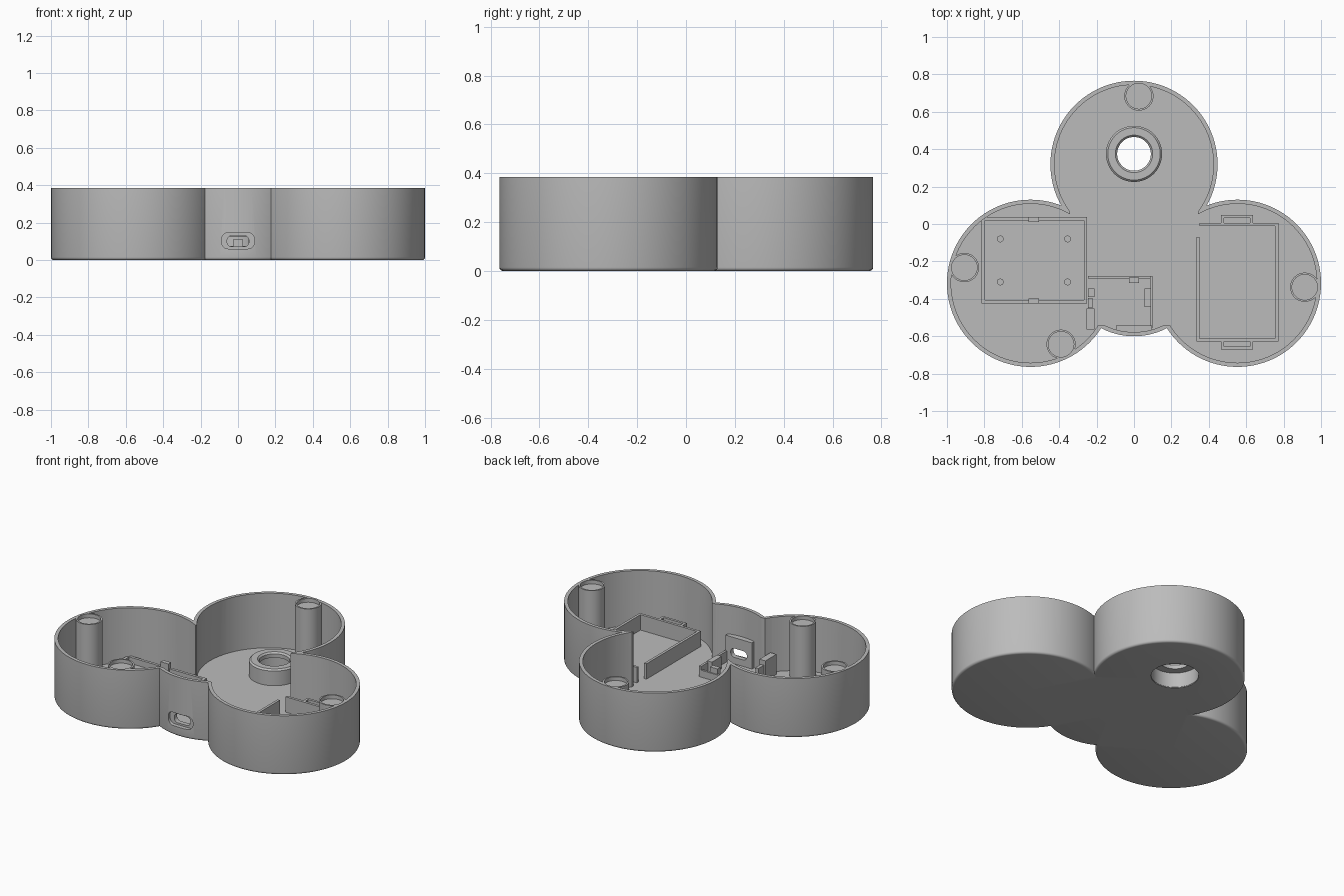
import bpy, bmesh, math
from mathutils import Matrix, Vector

if "Cube" in bpy.data.objects:
    bpy.data.objects.remove(bpy.data.objects["Cube"], do_unlink=True)

grey = bpy.data.materials.new("plain grey")
grey.use_nodes = True
colour = (0.5, 0.5, 0.5, 1)
grey.diffuse_color = colour
grey.node_tree.nodes["Principled BSDF"].inputs["Base Color"].default_value = colour

H, FLOOR, R, WALL = 0.385, 0.03, 0.447, 0.022
LOBES = [(0, 0.319), (-0.553, -0.317), (0.553, -0.317)]
BRIDGE, BRIDGE_R = (0, -0.22), 0.38
HUB = (0, 0.375)


def finish(bm, name):
    bmesh.ops.recalc_face_normals(bm, faces=bm.faces)
    mesh = bpy.data.meshes.new(name)
    bm.to_mesh(mesh)
    bm.free()
    mesh.materials.append(grey)
    ob = bpy.data.objects.new(name, mesh)
    bpy.context.collection.objects.link(ob)
    return ob


def lathe(name, profile, centre, closed=False):
    """Revolve (radius, height) points around a vertical axis."""
    bm = bmesh.new()
    vs = [bm.verts.new((r, 0, z)) for r, z in profile]
    pairs = list(zip(vs, vs[1:])) + ([(vs[-1], vs[0])] if closed else [])
    es = [bm.edges.new(p) for p in pairs]
    bmesh.ops.spin(bm, geom=vs + es, cent=(0, 0, 0), axis=(0, 0, 1),
                   angle=math.tau, steps=96, use_duplicate=False)
    bmesh.ops.remove_doubles(bm, verts=bm.verts, dist=1e-5)
    bmesh.ops.translate(bm, verts=bm.verts, vec=(*centre, 0))
    return finish(bm, name)


def disc(name, r, z0, z1, centre):
    return lathe(name, [(0, z0), (r, z0), (r, z1), (0, z1)], centre)


def box(name, x0, x1, y0, y1, z0, z1, round_y=0):
    """Box from its limits; round_y rounds the edges that run along y."""
    bm = bmesh.new()
    size = Vector((x1 - x0, y1 - y0, z1 - z0))
    mid = Vector((x0 + x1, y0 + y1, z0 + z1)) / 2
    bmesh.ops.create_cube(bm, matrix=Matrix.Translation(mid) @ Matrix.Diagonal((*size, 1)))
    if round_y:
        es = [e for e in bm.edges
              if abs(e.verts[0].co.y - e.verts[1].co.y) > size.y / 2]
        bmesh.ops.bevel(bm, geom=es, offset=round_y, segments=8,
                        profile=0.5, affect='EDGES')
    return finish(bm, name)


def combine(target, other, operation, keep=False):
    mod = target.modifiers.new("cut", 'BOOLEAN')
    mod.object, mod.operation, mod.solver = other, operation, 'EXACT'
    bpy.context.view_layer.objects.active = target
    bpy.ops.object.modifier_apply(modifier=mod.name)
    if not keep:
        bpy.data.objects.remove(other, do_unlink=True)


def outer(name, r, centre):
    f = 0.015
    fillet = [(r - f + f * math.sin(a), f - f * math.cos(a))
              for a in (math.pi / 2 * i / 4 for i in range(5))]
    return lathe(name, [(0, 0)] + fillet + [(r, H), (0, H)], centre)


# Tray shell: three round lobes and a bridging arc, hollowed out
shell = outer("tray_shell", R, LOBES[0])
for c in LOBES[1:]:
    combine(shell, outer("lobe", R, c), 'UNION')
combine(shell, outer("bridge", BRIDGE_R, BRIDGE), 'UNION')
for c in LOBES:
    combine(shell, disc("hollow", R - WALL, FLOOR, 0.5, c), 'DIFFERENCE')
combine(shell, disc("hollow", BRIDGE_R - WALL, FLOOR, 0.5, BRIDGE), 'DIFFERENCE')
combine(shell, box("hollow", -0.342, 0.342, -0.54, 0.07, FLOOR, 0.5), 'DIFFERENCE')
combine(shell, disc("hub_hole", 0.142, -0.1, 0.1, HUB), 'DIFFERENCE')

# Hub ring around the floor hole, counterbored from below
lathe("hub_ring", [(0.14, 0.004), (0.15, 0.004), (0.15, 0.125), (0.14, 0.135),
                   (0.1, 0.135), (0.09, 0.125), (0.09, 0.1), (0.14, 0.1)],
      HUB, closed=True)

# Magnet posts with a shallow pocket in the top
for i, c in enumerate([(0.026, 0.684), (-0.907, -0.233),
                       (0.913, -0.338), (-0.39, -0.643)]):
    combine(shell, disc("pocket", 0.068, 0.36, 0.5, c), 'DIFFERENCE')
    lathe(f"post_{i + 1}", [(0, 0.02), (0.078, 0.02), (0.078, H - 0.001),
                            (0.068, H - 0.001), (0.068, 0.36), (0, 0.36)], c)

# Socket plate behind the front wall, with a recessed slot
plate = box("socket_plate", -0.095, 0.095, -0.582, -0.542, FLOOR - 0.01, 0.2)
recess = box("recess", -0.088, 0.088, -0.7, -0.572, 0.06, 0.146, 0.035)
slot = box("slot", -0.058, 0.058, -0.7, -0.5, 0.072, 0.13, 0.025)
for cutter in (recess, slot):
    combine(plate, cutter, 'DIFFERENCE', keep=True)
    combine(shell, cutter, 'DIFFERENCE')


def frame(name, x0, x1, y0, y1, t, top, left_y1=None):
    """Four thin walls; left_y1 shortens the left wall."""
    z = FLOOR - 0.01
    box(name + "_left", x0, x0 + t, y0, left_y1 or y1, z, top)
    box(name + "_right", x1 - t, x1, y0, y1, z, top)
    box(name + "_front", x0, x1, y0, y0 + t, z, top)
    box(name + "_back", x0 + (t if left_y1 else 0), x1, y1 - t, y1, z, top)


# Circuit board frame with pegs and clips
frame("board_frame", -0.815, -0.25, -0.425, 0.038, 0.018, 0.07)
for i, x in enumerate((-0.715, -0.355)):
    for j, y in enumerate((-0.08, -0.31)):
        disc(f"board_peg_{i}{j}", 0.018, 0.02, 0.06, (x, y))
for side, y in (("front", -0.425), ("back", 0.01)):
    box(f"board_clip_{side}", -0.563, -0.507, y, y + 0.028, 0.02, 0.105)

# Battery frame with a loop bracket at each end
frame("battery_frame", 0.333, 0.772, -0.628, 0.005, 0.017, 0.13, -0.07)
for side, y, s in (("back", 0.003, 1), ("front", -0.626, -1)):
    far = y + s * 0.046
    for x in (0.465, 0.62):
        box(f"bracket_leg_{side}", x, x + 0.016, min(y, far), max(y, far), 0.02, 0.13)
    near = far - s * 0.016
    box(f"bracket_bar_{side}", 0.465, 0.636, min(near, far), max(near, far), 0.02, 0.13)

# Charger holder beside the socket
box("charger_wall_back", -0.245, 0.1, -0.292, -0.278, 0.02, 0.075)
box("charger_wall_right", 0.085, 0.1, -0.555, -0.278, 0.02, 0.1)
box("charger_stop_right", 0.055, 0.09, -0.445, -0.345, 0.02, 0.11)
box("charger_stop_left", -0.245, -0.21, -0.39, -0.345, 0.02, 0.1)
box("charger_clip_left", -0.245, -0.222, -0.45, -0.395, 0.02, 0.13)
box("charger_block_left", -0.255, -0.212, -0.565, -0.452, 0.02, 0.16)
box("charger_clip_back", -0.027, 0.027, -0.315, -0.285, 0.02, 0.11)

# Smooth curved walls, keep the edges crisp
bpy.ops.object.select_all(action='DESELECT')
for ob in bpy.context.scene.objects:
    if ob.type == 'MESH' and grey.name in ob.data.materials:
        ob.select_set(True)
bpy.context.view_layer.objects.active = shell
bpy.ops.object.shade_smooth_by_angle(angle=math.radians(30))
